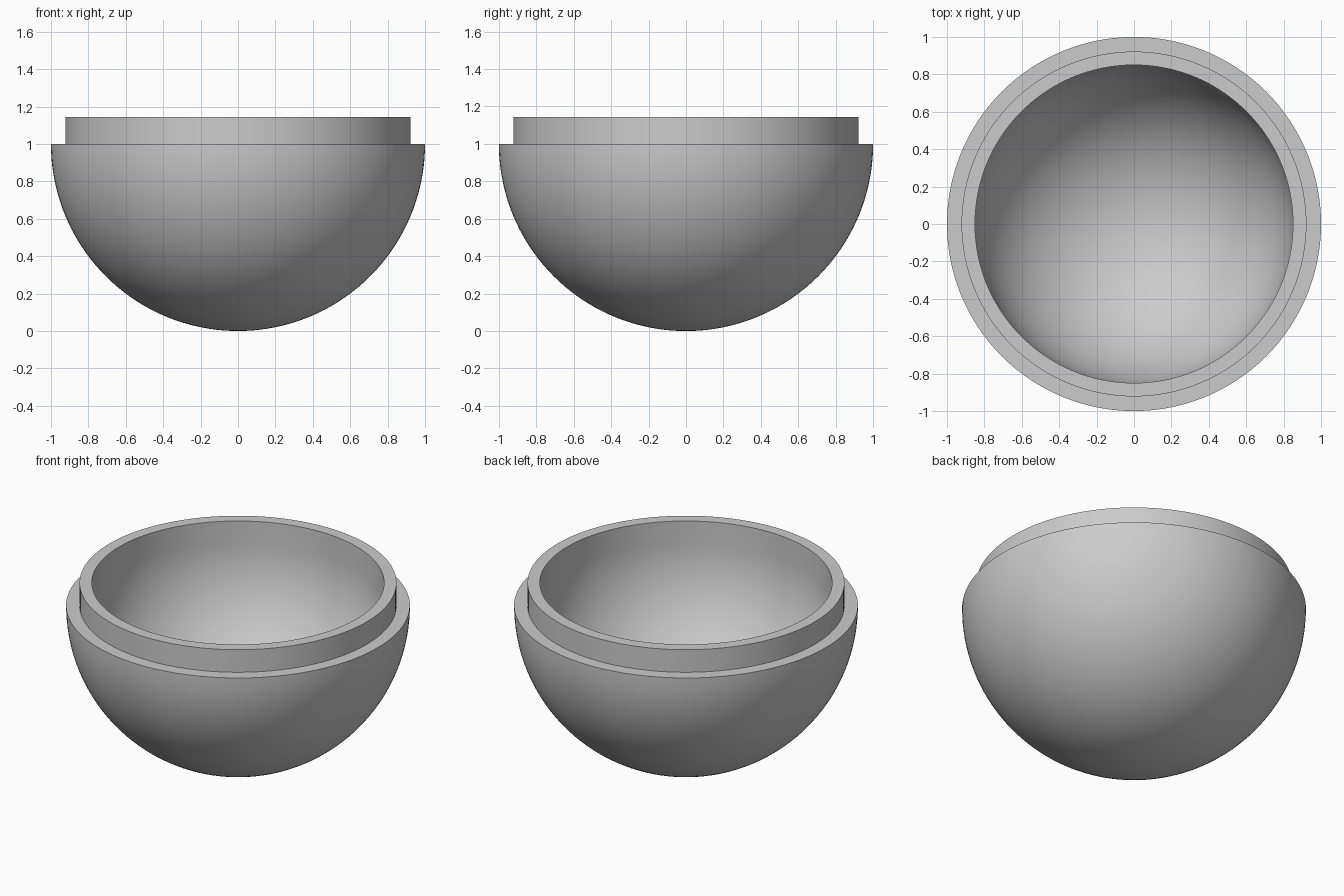
import bpy, bmesh, math
from mathutils import Vector, Matrix

cube = bpy.data.objects.get("Cube")
if cube:
    bpy.data.objects.remove(cube, do_unlink=True)

OUTER, LIP, INNER = 1.0, 0.922, 0.85   # radii
RIM_Z, TOP_Z = 1.0, 1.145              # shoulder and lip heights
RINGS, SIDES = 40, 128

# Plain grey material
grey = bpy.data.materials.new("plain grey")
grey.use_nodes = True
colour = (0.6, 0.6, 0.6, 1)
grey.diffuse_color = colour
grey.node_tree.nodes["Principled BSDF"].inputs["Base Color"].default_value = colour


def bowl_arc(radius):
    """Quarter circle from the bottom pole up to the rim."""
    angles = [i / RINGS * math.pi / 2 for i in range(RINGS + 1)]
    return [Vector((radius * math.sin(a), 0, RIM_Z - radius * math.cos(a))) for a in angles]


# Profile: outer bowl, shoulder, raised lip, inner bowl
profile = bowl_arc(OUTER)
profile += [Vector((LIP, 0, RIM_Z)), Vector((LIP, 0, TOP_Z)), Vector((INNER, 0, TOP_Z))]
profile += reversed(bowl_arc(INNER))

# Revolve the profile into a hollow half shell
bm = bmesh.new()
verts = [bm.verts.new(p) for p in profile]
edges = [bm.edges.new(pair) for pair in zip(verts, verts[1:])]
bmesh.ops.spin(bm, geom=verts + edges, cent=(0, 0, 0), axis=(0, 0, 1),
               angle=math.tau, steps=SIDES, use_merge=True)
bmesh.ops.remove_doubles(bm, verts=bm.verts, dist=0.0001)
bmesh.ops.recalc_face_normals(bm, faces=bm.faces)

mesh = bpy.data.meshes.new("half_shell")
bm.to_mesh(mesh)
bm.free()
mesh.materials.append(grey)
shell = bpy.data.objects.new("half_shell", mesh)
bpy.context.collection.objects.link(shell)

# Smooth curves, crisp shoulder and lip
bpy.ops.object.select_all(action="DESELECT")
shell.select_set(True)
bpy.context.view_layer.objects.active = shell
bpy.ops.object.shade_smooth_by_angle(angle=math.radians(30))
